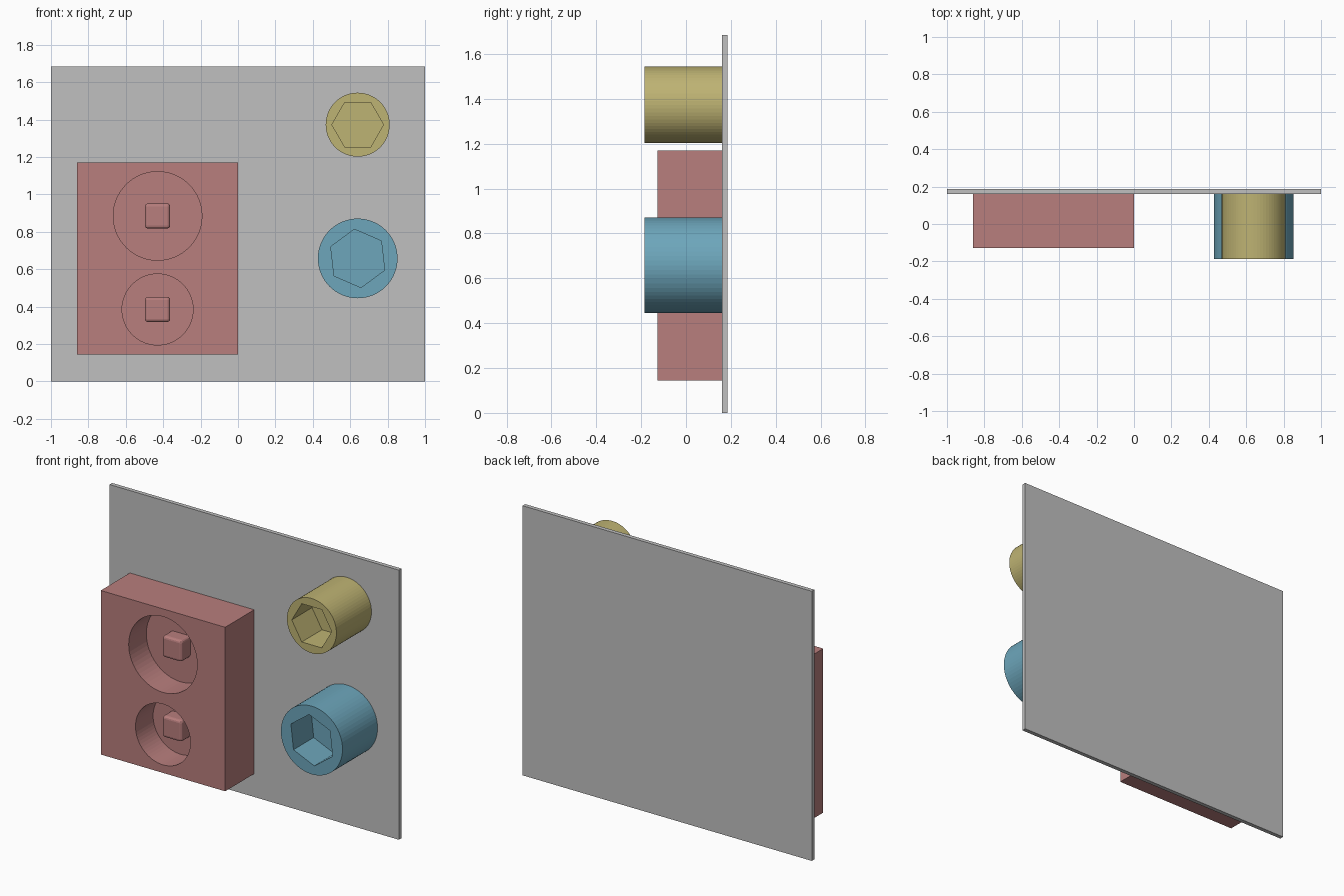
import bpy, math

if "Cube" in bpy.data.objects:
    bpy.data.objects.remove(bpy.data.objects["Cube"])

BACK = 0.16          # front surface of the backing panel


def material(name, rgb):
    m = bpy.data.materials.new(name)
    lin = [((c / 255 + 0.055) / 1.055) ** 2.4 for c in rgb]
    m.diffuse_color = (*lin, 1)
    m.use_nodes = True
    m.node_tree.nodes["Principled BSDF"].inputs["Base Color"].default_value = m.diffuse_color
    return m


grey = material("panel grey", (192, 192, 192))
red = material("dusty red", (184, 126, 125))
yellow = material("straw yellow", (190, 179, 115))
blue = material("soft blue", (109, 166, 187))


def box(name, x0, x1, y0, y1, z0, z1, mat):
    bpy.ops.mesh.primitive_cube_add(
        size=1, location=((x0 + x1) / 2, (y0 + y1) / 2, (z0 + z1) / 2))
    ob = bpy.context.object
    ob.name = name
    ob.scale = (x1 - x0, y1 - y0, z1 - z0)
    bpy.ops.object.transform_apply(location=False, rotation=False, scale=True)
    ob.data.materials.append(mat)
    return ob


def prism(name, x, z, r, y0, y1, sides, mat, first_angle=0):
    """Prism along y; first_angle is the direction of one corner seen from the front."""
    bpy.ops.mesh.primitive_cylinder_add(
        vertices=sides, radius=r, depth=y1 - y0, location=(x, (y0 + y1) / 2, z),
        rotation=(math.pi / 2, 0, 0))
    ob = bpy.context.object
    ob.name = name
    # the primitive's first corner points up in the front view
    ob.rotation_euler = (math.pi / 2, math.radians(90 - first_angle), 0)
    bpy.ops.object.transform_apply(location=False, rotation=True, scale=False)
    ob.data.materials.append(mat)
    return ob


def cut(target, cutter):
    mod = target.modifiers.new("cut", 'BOOLEAN')
    mod.operation = 'DIFFERENCE'
    mod.solver = 'EXACT'
    mod.object = cutter
    bpy.context.view_layer.objects.active = target
    bpy.ops.object.modifier_apply(modifier=mod.name)
    bpy.data.objects.remove(cutter)


# backing panel
box("back_panel", -1, 1, BACK, 0.186, 0, 1.685, grey)

# block with two round recesses, each holding a square drive peg
block = box("socket_block", -0.86, 0, -0.127, BACK, 0.145, 1.17, red)
FLOOR = 0.047
for label, z, r in (("upper", 0.885, 0.237), ("lower", 0.385, 0.19)):
    cut(block, prism("recess", -0.43, z, r, -0.3, FLOOR, 64, red))
    peg = box(label + "_square_peg", -0.497, -0.363, -0.04, FLOOR + 0.03,
              z - 0.067, z + 0.067, red)
    bev = peg.modifiers.new("rounded edges", 'BEVEL')
    bev.width = 0.016
    bev.segments = 3
    bpy.context.view_layer.objects.active = peg
    bpy.ops.object.modifier_apply(modifier=bev.name)

# two round posts with hexagonal sockets
for name, z, r, hex_r, turn, mat in (
        ("upper_hex_post", 1.373, 0.171, 0.138, 0, yellow),
        ("lower_hex_post", 0.658, 0.213, 0.157, 36.5, blue)):
    post = prism(name, 0.64, z, r, -0.186, BACK, 64, mat)
    cut(post, prism("hex_cutter", 0.64, z, hex_r, -0.4, 0.014, 6, mat, turn))
